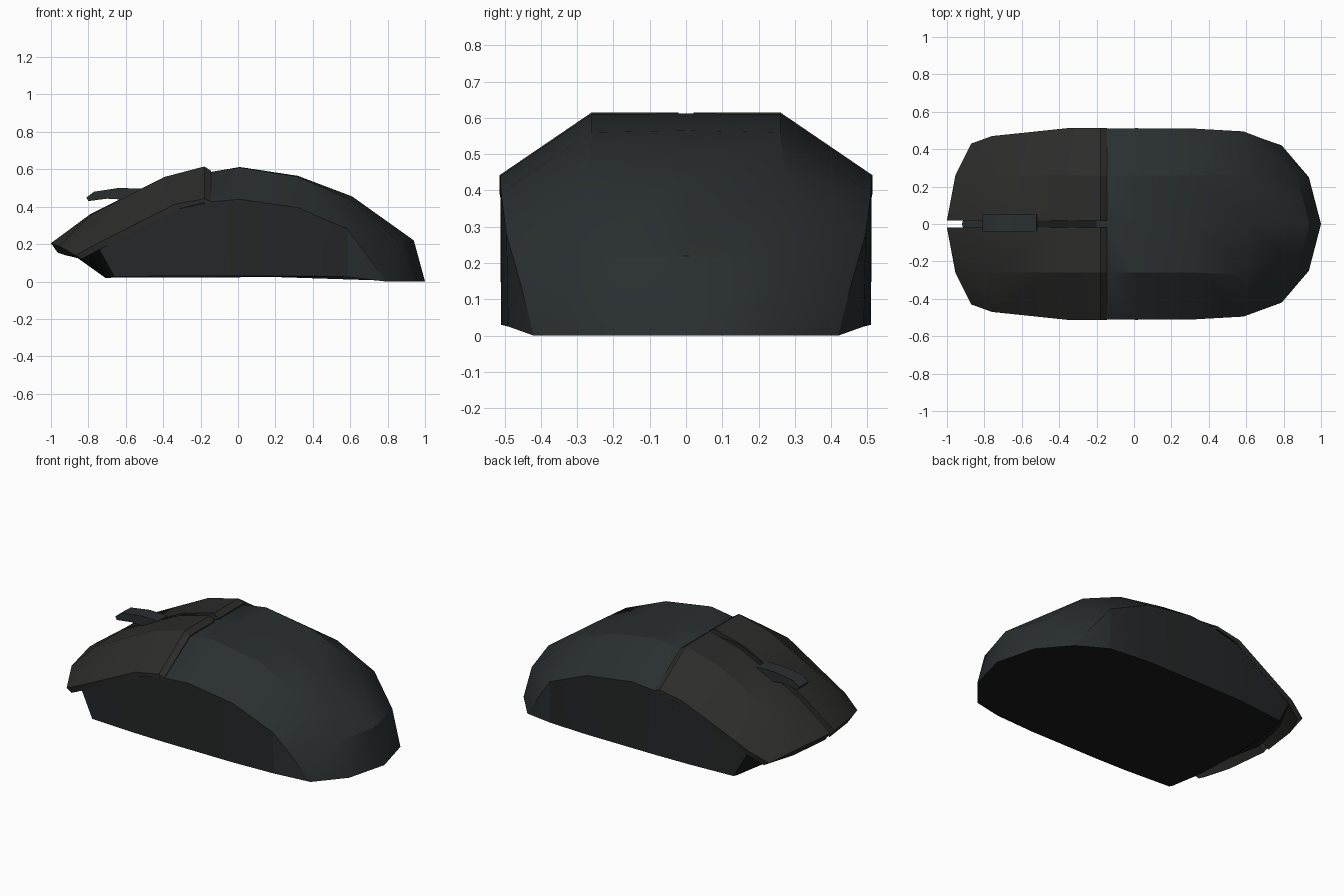
import bpy, bmesh, math

if "Cube" in bpy.data.objects:
    bpy.data.objects.remove(bpy.data.objects["Cube"])


def material(name, r, g, b):
    m = bpy.data.materials.new(name)
    m.diffuse_color = (r, g, b, 1)
    m.use_nodes = True
    m.node_tree.nodes["Principled BSDF"].inputs["Base Color"].default_value = m.diffuse_color
    return m


SHELL = material("shell_black", 0.022, 0.028, 0.030)
SIDE = material("side_black", 0.018, 0.020, 0.021)
BUTTON = material("button_black", 0.025, 0.025, 0.024)
DARK = material("base_black", 0.010, 0.011, 0.011)


def loft(name, rows, mats, closed=False, pick=None):
    """Skin rows of points, fill the open ends, shade smooth with sharp creases."""
    bm = bmesh.new()
    grid = [[bm.verts.new(p) for p in row] for row in rows]
    n = len(rows[0])
    for i in range(len(rows) - 1):
        for j in range(n if closed else n - 1):
            k = (j + 1) % n
            f = bm.faces.new((grid[i][j], grid[i][k], grid[i + 1][k], grid[i + 1][j]))
            if pick:
                f.material_index = pick(i, j, n)
    if closed:
        bm.faces.new(grid[0])
        bm.faces.new(grid[-1])
    bmesh.ops.remove_doubles(bm, verts=bm.verts[:], dist=0.0005)
    if not closed:
        rim = [e for e in bm.edges if e.is_boundary]
        for f in bmesh.ops.holes_fill(bm, edges=rim, sides=0)["faces"]:
            f.material_index = 2
    bmesh.ops.recalc_face_normals(bm, faces=bm.faces[:])
    me = bpy.data.meshes.new(name)
    bm.to_mesh(me)
    bm.free()
    for m in mats:
        me.materials.append(m)
    ob = bpy.data.objects.new(name, me)
    bpy.context.collection.objects.link(ob)
    bpy.ops.object.select_all(action='DESELECT')
    ob.select_set(True)
    bpy.context.view_layer.objects.active = ob
    bpy.ops.object.shade_smooth_by_angle(angle=math.radians(30))
    return ob


# Body shell: each station lists base, shoulder, top edge and centre line
half = [
    [(-.66, .48, .025), (-.67, .46, .025), (-.70, .26, .022), (-.71, 0, .02)],
    [(-.66, .48, .025), (-.74, .465, .17), (-.85, .26, .16), (-.92, 0, .17)],
    [(-.37, .505, .03), (-.37, .505, .375), (-.39, .26, .515), (-.39, 0, .525)],
    [(-.15, .51, .03), (-.15, .51, .425), (-.15, .26, .585), (-.15, 0, .585)],
    [(.01, .51, .03), (.01, .512, .44), (.01, .26, .61), (.01, 0, .612)],
    [(.32, .51, .03), (.32, .51, .395), (.32, .26, .56), (.32, 0, .565)],
    [(.585, .49, .025), (.585, .495, .28), (.60, .27, .44), (.61, 0, .455)],
    [(.79, .42, 0), (.69, .455, .14), (.865, .27, .21), (.94, 0, .22)],
    [(.79, .42, 0), (.79, .42, 0), (.935, .25, 0), (1.0, 0, 0)],
]
body = [r + [(x, -y, z) for x, y, z in r[-2::-1]] for r in half]


def body_part(i, j, n):
    if i == 0:
        return 2
    return 1 if j in (0, n - 2) and i < 6 else 0


loft("body_shell", body, [SHELL, SIDE, DARK], pick=body_part)

# Two main buttons: overhanging slabs with a stepped seam at the back
button = [
    [(-.145, .02, .592), (-.145, .26, .592), (-.145, .512, .428)],
    [(-.18, .02, .615), (-.18, .26, .615), (-.18, .514, .442)],
    [(-.39, .02, .56), (-.39, .26, .56), (-.34, .514, .412)],
    [(-.79, .016, .36), (-.79, .26, .355), (-.76, .47, .20)],
    [(-1.0, .02, .205), (-.955, .26, .19), (-.87, .43, .14)],
]
for label, s in (("left", 1), ("right", -1)):
    rows = []
    for r in button:
        top = [(x, s * y, z) for x, y, z in r]
        low = [(x + (.035 if x < -.2 else 0), y, z - d)
               for (x, y, z), d in zip(top, (.05, .05, .02))]
        rows.append(top + low[::-1])
    loft(label + "_button", rows, [BUTTON], closed=True)

# Scroll tab: side profile extruded across the gap
profile = [(-.81, .45), (-.77, .48), (-.64, .50), (-.52, .497), (-.50, .46),
           (-.60, .437), (-.70, .443), (-.80, .43)]
loft("scroll_wheel", [[(x, y, z) for x, z in profile] for y in (-.04, .053)],
     [SHELL], closed=True)

# Raised rib in the gap behind the scroll tab
rib = [(-.54, .48), (-.39, .55), (-.32, .572), (-.20, .575), (-.20, .53), (-.50, .42)]
loft("scroll_rib", [[(x, y, z) for x, z in rib] for y in (-.019, .019)],
     [DARK], closed=True)
